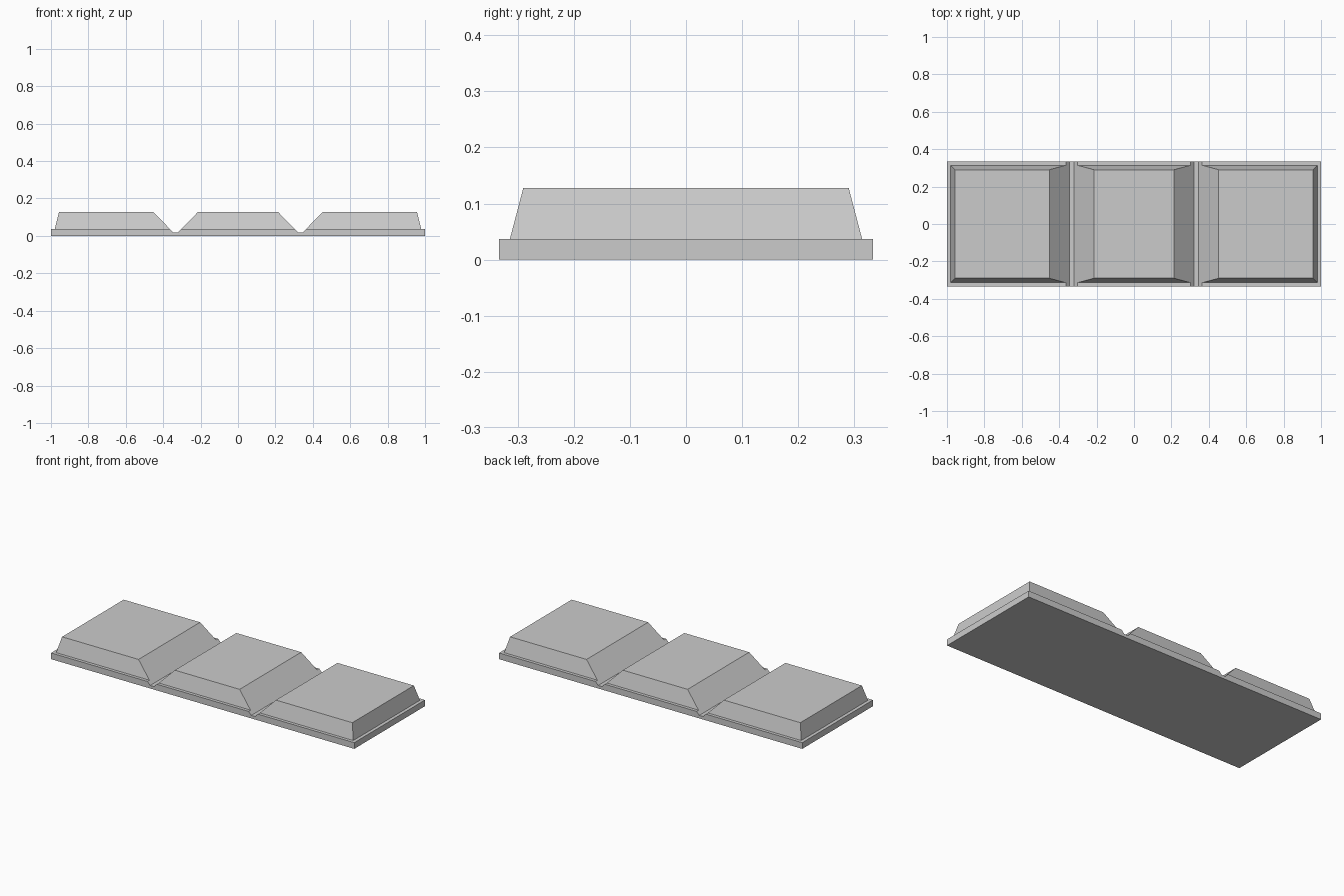
import bpy, bmesh

# Remove the default object
cube = bpy.data.objects.get("Cube")
if cube:
    bpy.data.objects.remove(cube, do_unlink=True)

# Single flat grey
grey = bpy.data.materials.new("plain grey")
grey.use_nodes = True
COLOUR = (0.6, 0.6, 0.6, 1)
grey.diffuse_color = COLOUR
grey.node_tree.nodes["Principled BSDF"].inputs["Base Color"].default_value = COLOUR

BASE_TOP, TOP = 0.037, 0.128
GROOVE_FLOOR = 0.018
GROOVE_X = 1 / 3


def frustum(name, bottom, top):
    """Solid between two centred rectangles, each (half x, half y, z)."""
    bm = bmesh.new()
    rings = [[bm.verts.new((sx * hx, sy * hy, z))
              for sx, sy in ((-1, -1), (1, -1), (1, 1), (-1, 1))]
             for hx, hy, z in (bottom, top)]
    low, high = rings
    bm.faces.new(low[::-1])
    bm.faces.new(high)
    for i in range(4):
        j = (i + 1) % 4
        bm.faces.new((low[i], low[j], high[j], high[i]))
    mesh = bpy.data.meshes.new(name)
    bm.to_mesh(mesh)
    bm.free()
    mesh.materials.append(grey)
    obj = bpy.data.objects.new(name, mesh)
    bpy.context.collection.objects.link(obj)
    return obj


# Base slab with the raised, tapered bar on top
bar = frustum("segmented_bar", (1, 0.333, 0), (1, 0.333, BASE_TOP))
raised = frustum("raised_block", (0.981, 0.315, BASE_TOP - 0.004),
                 (0.957, 0.29, TOP))

# Two V grooves with narrow flat floors, cut through slab and block
cutters = []
for side in (-1, 1):
    cutter = frustum("groove_cutter", (0.0125, 0.5, GROOVE_FLOOR),
                     (0.139, 0.5, TOP + 0.02))
    cutter.location.x = side * GROOVE_X
    cutters.append(cutter)

bpy.context.view_layer.update()
for operation, other in [("UNION", raised)] + [("DIFFERENCE", c) for c in cutters]:
    mod = bar.modifiers.new(operation.lower(), "BOOLEAN")
    mod.operation = operation
    mod.solver = "EXACT"
    mod.object = other

# Bake the cuts, then drop the helpers
depsgraph = bpy.context.evaluated_depsgraph_get()
result = bpy.data.meshes.new_from_object(bar.evaluated_get(depsgraph))
bar.modifiers.clear()
bar.data = result
for helper in [raised] + cutters:
    bpy.data.objects.remove(helper, do_unlink=True)
